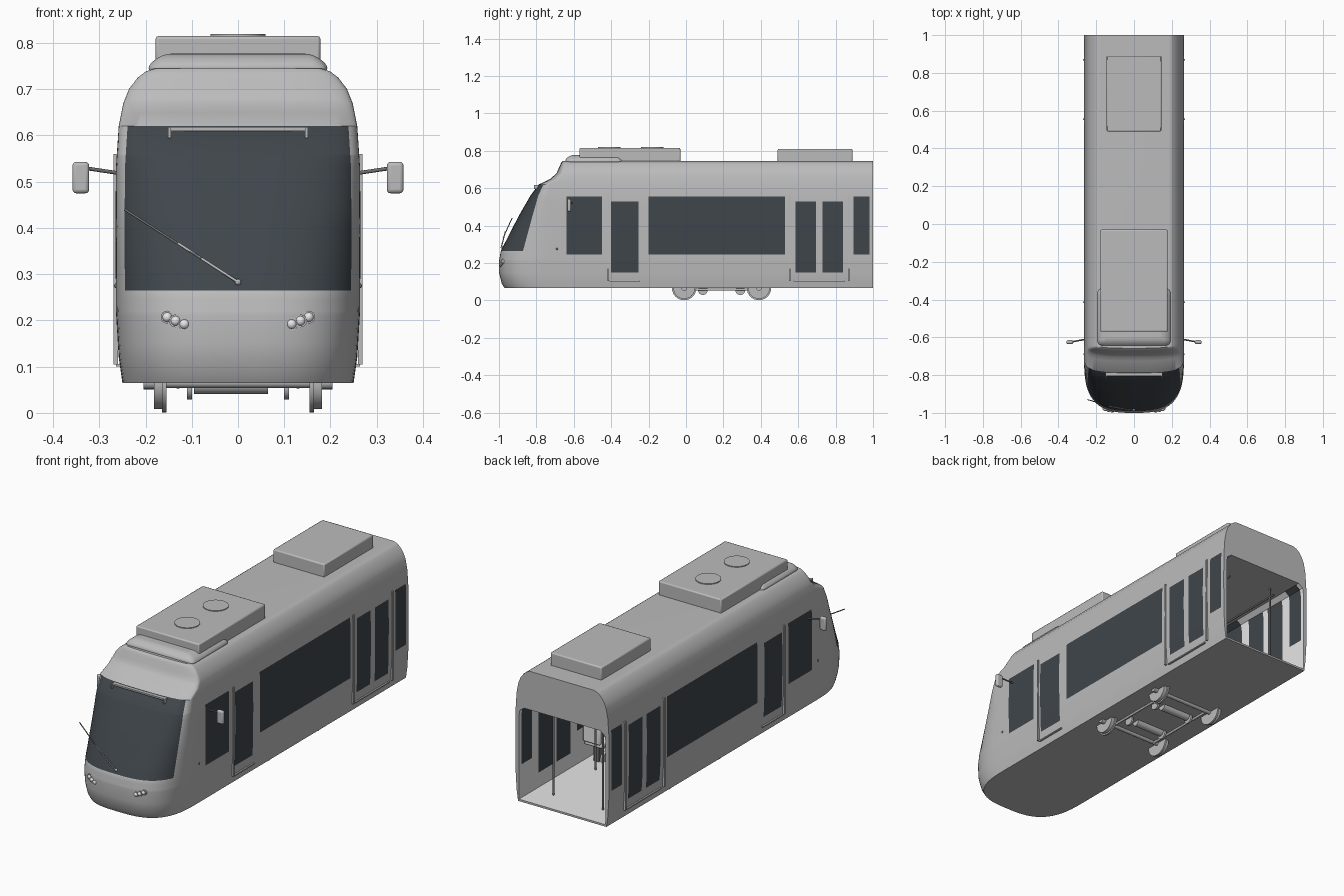
import bpy, bmesh, math
from mathutils import Vector

old = bpy.data.objects.get("Cube")
if old:
    bpy.data.objects.remove(old, do_unlink=True)


def material(name, r, g, b):
    m = bpy.data.materials.new(name)
    m.use_nodes = True
    m.diffuse_color = (r, g, b, 1)
    m.node_tree.nodes["Principled BSDF"].inputs["Base Color"].default_value = (r, g, b, 1)
    return m


GREY = material("body grey", 0.5, 0.5, 0.5)
GLASS = material("dark glass", 0.05, 0.06, 0.07)
LIGHT = material("interior white", 0.85, 0.85, 0.85)
METAL = material("dark metal", 0.16, 0.16, 0.16)
made = []


def finish(name, bm, *mats):
    mesh = bpy.data.meshes.new(name)
    bm.to_mesh(mesh)
    bm.free()
    for m in mats:
        mesh.materials.append(m)
    ob = bpy.data.objects.new(name, mesh)
    bpy.context.collection.objects.link(ob)
    made.append(ob)
    return ob


def box(name, lo, hi, mat, bevel=0, segments=2, taper=1):
    lo, hi = Vector(lo), Vector(hi)
    bm = bmesh.new()
    bmesh.ops.create_cube(bm, size=1)
    for v in bm.verts:
        if v.co.z > 0:
            v.co.x *= taper
            v.co.y *= taper
        v.co = (lo + hi) / 2 + v.co * (hi - lo)
    ob = finish(name, bm, mat)
    if bevel:
        mod = ob.modifiers.new("rounding", "BEVEL")
        mod.width, mod.segments = bevel, segments
    return ob


def rod(name, a, b, r, mat, r2=None, sides=16):
    a, b = Vector(a), Vector(b)
    bm = bmesh.new()
    bmesh.ops.create_cone(bm, cap_ends=True, segments=sides, radius1=r,
                          radius2=r if r2 is None else r2, depth=(b - a).length)
    turn = (b - a).to_track_quat('Z', 'Y')
    for v in bm.verts:
        v.co = (a + b) / 2 + turn @ v.co
    return finish(name, bm, mat)


def ball(name, centre, r, mat):
    bm = bmesh.new()
    bmesh.ops.create_uvsphere(bm, u_segments=16, v_segments=10, radius=r)
    bmesh.ops.translate(bm, vec=centre, verts=bm.verts)
    return finish(name, bm, mat)


def sample(table, z):
    for (z0, a), (z1, b) in zip(table, table[1:]):
        if z <= z1:
            return a + (b - a) * max(0, z - z0) / (z1 - z0)
    return table[-1][1]


# Body shape by height: half width, front position, depth of the rounded nose
WIDTH = [(.065, .25), (.12, .258), (.22, .264), (.4, .265), (.53, .264), (.62, .258),
         (.67, .248), (.7, .236), (.725, .217), (.738, .2), (.745, .18)]
FRONT = [(.065, -.97), (.09, -.985), (.15, -1), (.21, -1), (.265, -.99), (.45, -.895),
         (.56, -.832), (.62, -.787), (.65, -.725), (.68, -.692), (.735, -.668), (.745, -.658)]
DEPTH = [(.065, .29), (.265, .29), (.45, .18), (.62, .06), (.735, .025), (.745, .015)]
WINDOWS = [(-.64, -.45), (-.2, .53), (.895, .98)]
DOORS = [(-.4, -.255), (.585, .695), (.73, .84)]
STRAIGHT = sorted({y for pair in WINDOWS + DOORS for y in pair} | {1})
STEPS = 20
SCREEN = 14


def outer_path(z):
    w, f, d = (sample(t, z) for t in (WIDTH, FRONT, DEPTH))
    half = []
    for i in range(STEPS + 1):
        t = math.pi / 2 * i / STEPS
        half.append((w * math.sin(t) ** (2 / 3), f + d * (1 - max(0, math.cos(t)) ** (2 / 3))))
    half += [(w, y) for y in STRAIGHT]
    return [(-x, y) for x, y in reversed(half[1:])] + half


def inner_path(z):
    w = sample([(.5, .245), (.53, .24), (.548, .215)], z)
    half = [(w, y) for y in STRAIGHT]
    return [(-x, y) for x, y in reversed(half)] + half


def is_side_glass(c):
    spans = (WINDOWS if .245 < c.z < .555 else []) + (DOORS if .15 < c.z < .53 else [])
    return abs(c.x) > .2 and any(a < c.y < b for a, b in spans)


def add_shell(bm, path, heights, base):
    rows = [[bm.verts.new((x, y, z)) for x, y in path(z)] for z in heights]
    mid = (len(rows[0]) - 1) / 2
    for r0, r1 in zip(rows, rows[1:]):
        for i in range(len(r0) - 1):
            f = bm.faces.new((r0[i], r0[i + 1], r1[i + 1], r1[i]))
            c = f.calc_center_median()
            screen = base == 0 and abs(i + .5 - mid) < SCREEN and .265 < c.z < .62
            f.material_index = 1 if screen or is_side_glass(c) else base
    bm.faces.new(rows[0]).material_index = base
    bm.faces.new(rows[-1]).material_index = 0


# Hollow body, open at the rear, with a thin end frame
bm = bmesh.new()
levels = sorted({z for z, _ in WIDTH + FRONT} | {.245, .33, .555})
add_shell(bm, outer_path, levels, 0)
add_shell(bm, inner_path, [.075, .15, .245, .4, .5, .53, .548], 2)
bmesh.ops.triangle_fill(bm, use_beauty=True, edges=[e for e in bm.edges if e.is_boundary])
bmesh.ops.recalc_face_normals(bm, faces=bm.faces)
body = finish("body_shell", bm, GREY, GLASS, LIGHT)

# Roof equipment
box("front_roof_unit", (-.178, -.57, .74), (.178, -.03, .815), GREY, .006)
box("rear_roof_unit", (-.145, .49, .74), (.145, .89, .81), GREY, .006)
box("roof_fairing", (-.205, -.655, .738), (.205, -.33, .777), GREY, .03, 5, .82)
for y in (-.18, -.41):
    rod("roof_fan", (0, y, .81), (0, y, .819), .06, GREY, sides=32)

# Destination frame at the top of the windscreen
box("sign_top", (-.15, -.806, .61), (.15, -.785, .618), GREY)
for s in (-1, 1):
    box("sign_end", (s * .148 - .003, -.812, .595), (s * .148 + .003, -.785, .618), GREY)

# Wiper
ball("wiper_pivot", (0, -.984, .283), .007, GREY)
rod("wiper_arm", (0, -.988, .283), (-.13, -.966, .367), .003, GREY)
rod("wiper_blade", (-.08, -.978, .334), (-.245, -.93, .44), .0025, METAL)

for s in (-1, 1):
    # Mirrors
    rod("mirror_arm", (s * .255, -.61, .518), (s * .335, -.625, .53), .004, METAL)
    box("mirror", (s * .34 - .018, -.635, .475), (s * .34 + .018, -.615, .543), GREY, .008, 3)
    # Headlights and side indicators
    for x, y, z in ((.116, -.988, .192), (.135, -.985, .199), (.153, -.979, .207)):
        rod("headlight_rim", (s * x, y + .02, z), (s * x, y - .004, z), .014, GREY)
        ball("headlight", (s * x, y, z), .011, LIGHT)
    ball("side_indicator", (s * .262, -.69, .275), .006, METAL)
    # Door rails and sills
    for y in (-.415, .555, .87):
        box("door_rail", (s * .264 - .005, y - .004, .105), (s * .264 + .005, y + .004, .56), GREY)
    for a, b in ((-.41, -.245), (.575, .85)):
        box("door_sill", (s * .258 - .006, a, .1), (s * .258 + .006, b, .106), GREY)

# Running gear
for y in (-.01, .39):
    rod("axle", (-.2, y, .066), (.2, y, .066), .012, GREY)
    for s in (-1, 1):
        rod("wheel_tread", (s * .16, y, .066), (s * .182, y, .066), .058, GREY, sides=32)
        rod("wheel_flange", (s * .155, y, .066), (s * .164, y, .066), .065, GREY, sides=32)
        rod("axle_cap", (s * .18, y, .066), (s * .204, y, .066), .015, GREY)
for y in (.09, .29):
    rod("motor", (-.095, y, .062), (.065, y, .062), .021, GREY, sides=24)
    for s in (-1, 1):
        rod("brake_disc", (s * .1, y, .055), (s * .11, y, .055), .026, GREY, sides=24)
for s in (-1, 1):
    rod("bogie_bar", (s * .13, -.01, .058), (s * .13, .39, .058), .006, GREY)

# Cabin poles, overhead rails and seats
for s in (-1, 1):
    rod("overhead_rail", (s * .14, -.55, .5), (s * .14, .9, .5), .005, METAL)
    for y in (-.45, -.2, .15, .53, .87):
        rod("pole", (s * .14, y, .075), (s * .14, y, .548), .005, METAL)
    for y in (-.12, .08, .28, .44):
        box("seat_base", (s * .19 - .05, y - .045, .16), (s * .19 + .05, y + .045, .185), LIGHT, .008)
        box("seat_back", (s * .19 - .05, y + .035, .18), (s * .19 + .05, y + .055, .32), LIGHT, .008)
        box("seat_leg", (s * .19 - .015, y - .015, .075), (s * .19 + .015, y + .015, .165), METAL)

# Smooth shading with crisp edges
bpy.ops.object.select_all(action='DESELECT')
for ob in made:
    ob.select_set(True)
bpy.context.view_layer.objects.active = body
bpy.ops.object.shade_smooth_by_angle(angle=math.radians(35))
body.modifiers.new("even_shading", "WEIGHTED_NORMAL").keep_sharp = True
